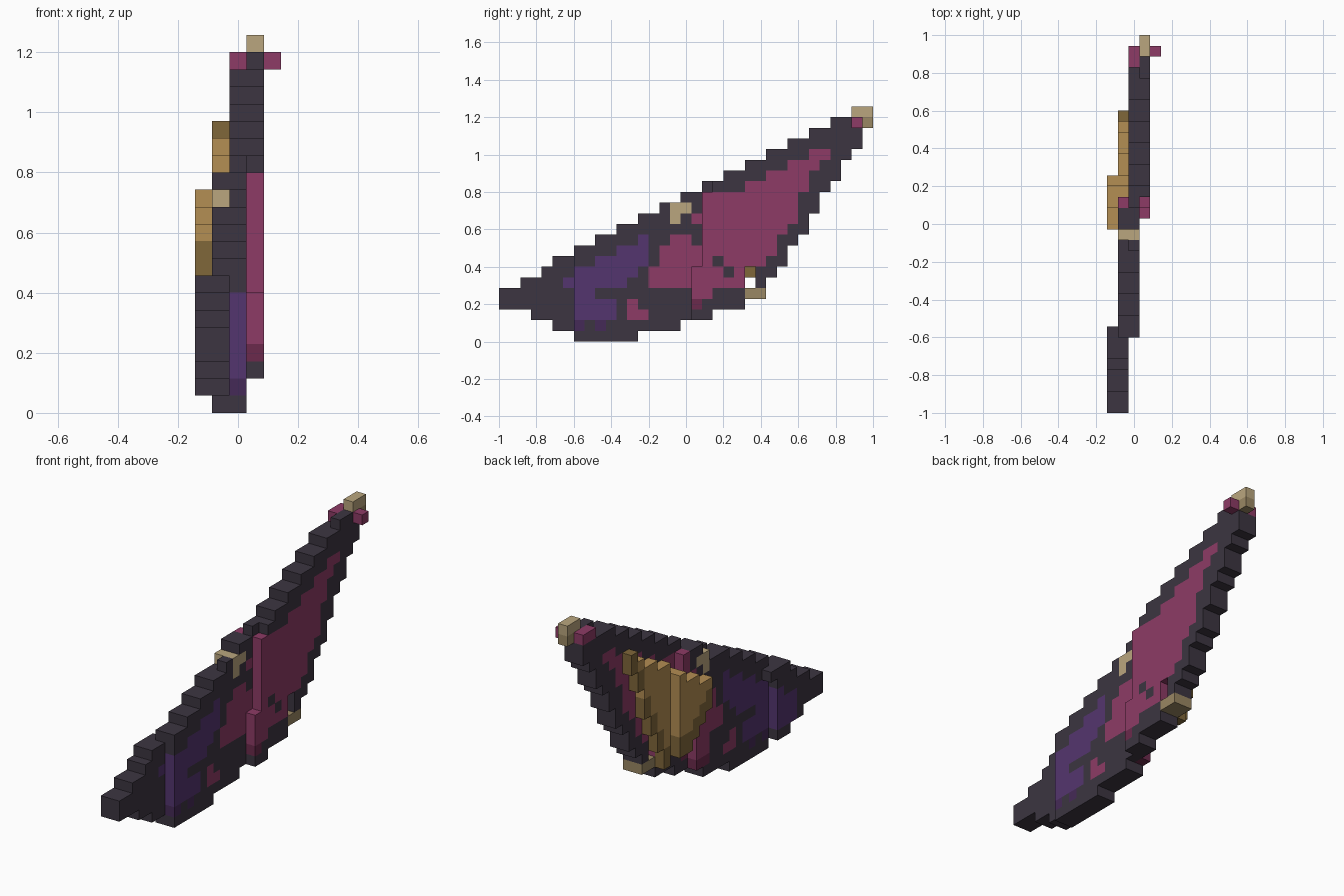
import bpy, bmesh
from mathutils import Vector

if "Cube" in bpy.data.objects:
    bpy.data.objects.remove(bpy.data.objects["Cube"])

LENGTH, WIDTH = 35, 5          # block counts along y and x
S = 2 / LENGTH                 # block size


def linear(hex_code):
    parts = [int(hex_code[i:i + 2], 16) / 255 for i in (0, 2, 4)]
    return [((c + 0.055) / 1.055) ** 2.4 if c > 0.04 else c / 12.92 for c in parts] + [1]


PALETTE = {"charcoal": "3c3541", "pink": "8d3b66", "dark_pink": "6b2a4c",
           "purple": "54356f", "dark_purple": "452a57", "bone": "baa67e",
           "dark_bone": "9a8763", "gold": "b48e53", "dark_gold": "80673a"}
MATERIALS = {}
for name, code in PALETTE.items():
    mat = bpy.data.materials.new(name)
    mat.use_nodes = True
    mat.diffuse_color = linear(code)
    mat.node_tree.nodes["Principled BSDF"].inputs["Base Color"].default_value = linear(code)
    MATERIALS[name] = mat

# Wing outline: stepped leading edge above, run lengths for the trailing edge below
BOTTOM = []
for count, level in ((3, 3), (2, 2), (2, 1), (6, 0), (4, 1), (3, 2), (3, 3), (1, 7), (1, 5), (1, 6),
                     (1, 7), (1, 9), (1, 10), (1, 12), (1, 14), (1, 15), (1, 17), (1, 18)):
    BOTTOM += [level] * count


def top(j):
    return min(21, 5 + (j + (j > 3)) // 2)


# Painted patches: row -> inclusive spans along the wing
PINK = {17: [(29, 30)], 16: [(27, 29)], 15: [(25, 28)], 14: [(23, 28)], 13: [(19, 27)],
        12: [(19, 27)], 11: [(18, 27)], 10: [(19, 26)], 9: [(16, 17), (19, 25)], 8: [(15, 25)],
        7: [(15, 19), (21, 24)], 6: [(14, 20), (22, 22)], 5: [(14, 22)], 4: [(18, 19)],
        3: [(12, 12)], 2: [(12, 13)]}
PURPLE = {9: [(13, 13)], 8: [(11, 13)], 7: [(9, 13)], 6: [(7, 12)], 5: [(6, 11)],
          4: [(7, 8)], 3: [(7, 10)], 2: [(7, 10)]}


def inside(patch, j, k):
    return any(a <= j <= b for a, b in patch.get(k, []))


def paint(i, j, k):
    if i == 0 and 4 <= j <= 6 and 2 <= k <= 4:
        return "purple"
    if i == 1 and 16 <= j <= 17 and 2 <= k <= 4:
        return "dark_pink" if k == 2 else "pink"
    if k == 1 and j in (7, 9):
        return "dark_purple"
    if k == 3 and j == 18:
        return "dark_pink"
    if inside(PINK, j, k):
        return "pink"
    return "purple" if inside(PURPLE, j, k) else "charcoal"


# Which blocks each staggered layer of the wing covers
def covers(i, j, k):
    return (i == 0 and (j < 7 or (j == 7 and k == 7)),
            i == 1 and k < 14 and (j < 18 or (j < 20 and k > 9)) and not (j == 15 and k == 12),
            i == 2 and j > 6 and k < 20,
            i == 3 and ((j == 18 and k < 7) or (j == 19 and k < 14) or j > 19))[i]


PARTS = {}


def block(part, i, j, k, color):
    PARTS.setdefault(part, {})[i, j, k] = color


LAYERS = ("wing_front_layer", "wing_inner_layer", "wing_outer_layer", "wing_rear_layer")
for i, layer in enumerate(LAYERS):
    for j, low in enumerate(BOTTOM):
        for k in range(low, top(j)):
            if covers(i, j, k):
                block(layer, i, j, k, paint(i, j, k))

# Gold ridge on the inner side, darker along its lower rim
for j in range(17, 28):
    outer = j < 22
    high = 11 + (j - 17) // 2 if outer else 14 + (j - 22) * 3 // 5
    low = max(5, 25 - j) if outer else 4 + (j - 22) * 9 // 4
    for k in range(low, high):
        for i in ((0, 1) if outer else (1,)):
            if (i, j, k) not in PARTS[LAYERS[1]]:
                block("gold_ridge", i, j, k, "dark_gold" if k < low + 2 else "gold")

# Bone joint, spur and tip claw
for i in (1, 2):
    for j, k in ((16, 11), (16, 12), (17, 12)):
        block("bone_joint", i, j, k, "bone")
for i in (2, 3):
    for j in (23, 24):
        block("lower_spur", i, j, 4, "dark_bone")
for j in (33, 34):
    block("tip_claw", 3, j, 21, "bone")
block("tip_claw", 3, 34, 20, "dark_bone")
for i, j in ((2, 32), (2, 33), (4, 33)):
    block("tip_knuckles", i, j, 20, "pink")

# Later parts replace wing blocks sharing their place
owner = {}
for part, cells in PARTS.items():
    for cell in cells:
        owner[cell] = part


def build(part):
    cells = {c: col for c, col in PARTS[part].items() if owner[c] == part}
    slots = sorted(set(cells.values()))
    bm = bmesh.new()
    for cell, color in cells.items():
        center = Vector(cell) + Vector((0.5, 0.5, 0.5))
        for axis in range(3):
            for sign in (-1, 1):
                step = Vector((0, 0, 0))
                step[axis] = sign
                if tuple(int(c) for c in Vector(cell) + step) in owner:
                    continue
                u, v = Vector((0, 0, 0)), Vector((0, 0, 0))
                u[(axis + 1) % 3], v[(axis + 2) % 3] = 0.5, 0.5 * sign
                mid = center + step * 0.5
                corners = [mid - u - v, mid + u - v, mid + u + v, mid - u + v]
                verts = [bm.verts.new(((p.x - WIDTH / 2) * S, (p.y - LENGTH / 2) * S, p.z * S))
                         for p in corners]
                bm.faces.new(verts).material_index = slots.index(color)
    bmesh.ops.remove_doubles(bm, verts=bm.verts, dist=S / 100)
    mesh = bpy.data.meshes.new(part)
    bm.to_mesh(mesh)
    bm.free()
    for color in slots:
        mesh.materials.append(MATERIALS[color])
    bpy.context.collection.objects.link(bpy.data.objects.new(part, mesh))


for part in PARTS:
    build(part)
